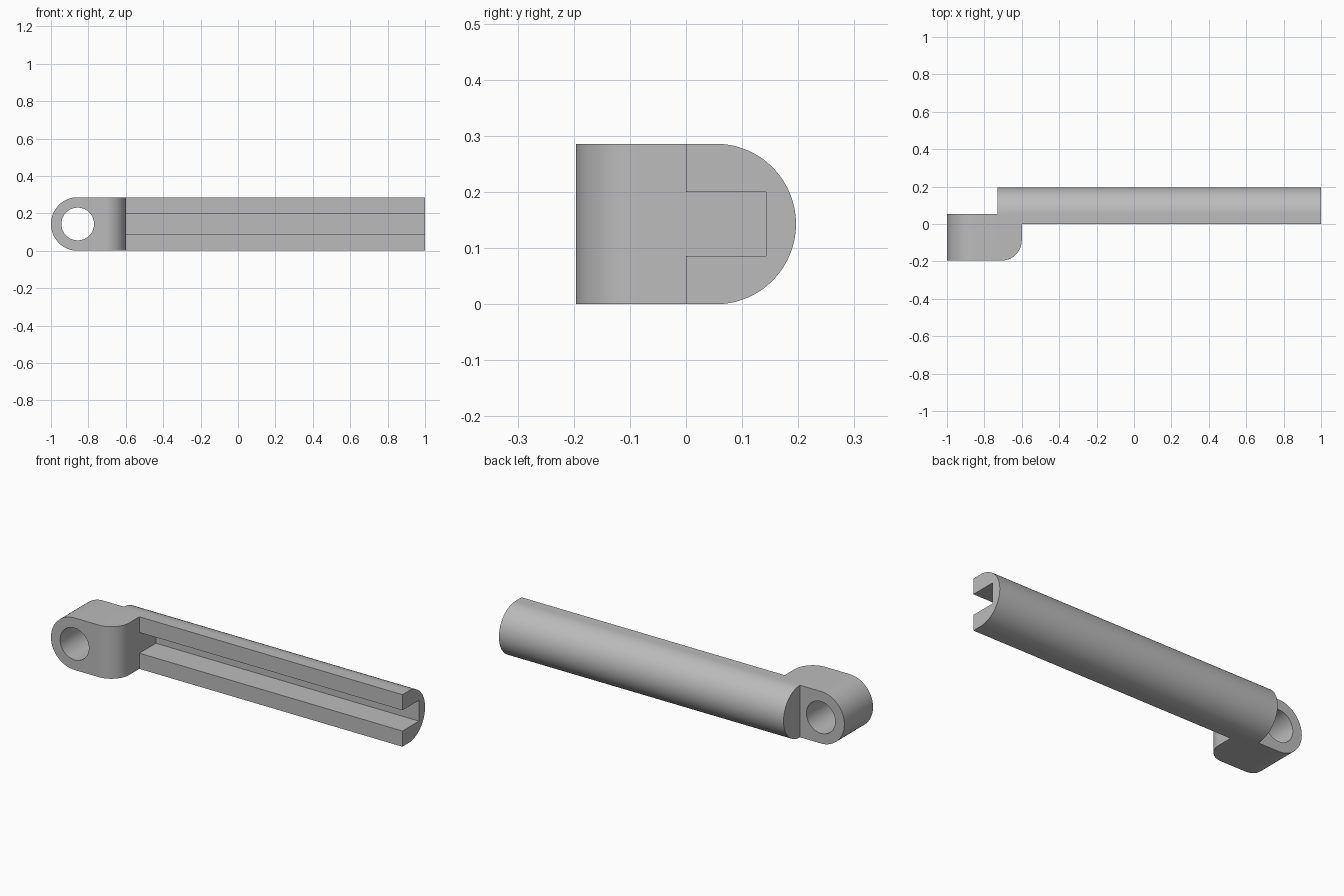
import bpy, bmesh, math
from mathutils import Vector

old = bpy.data.objects.get("Cube")
if old:
    bpy.data.objects.remove(old, do_unlink=True)

R = 0.143            # outer radius, half the height
HOLE_R = 0.0875
LUG_X, BACK = -0.857, 0.053   # eye centre, plane where lug meets arm rounding
FRONT, SHOULDER = -0.196, -0.6

grey = bpy.data.materials.new("plain grey")
grey.use_nodes = True
colour = (0.5, 0.5, 0.5, 1)
grey.diffuse_color = colour
grey.node_tree.nodes["Principled BSDF"].inputs["Base Color"].default_value = colour


def arc(cx, cy, r, start, end, n):
    """Points along an arc, angles in degrees."""
    angles = [math.radians(start + (end - start) * i / n) for i in range(n + 1)]
    return [(cx + r * math.cos(a), cy + r * math.sin(a)) for a in angles]


def prism(name, points, axis, lo, hi):
    """Extrude a closed 2D profile along x (points are y, z) or y (points are x, z)."""
    place = (lambda p: (lo, *p)) if axis == "x" else (lambda p: (p[0], lo, p[1]))
    bm = bmesh.new()
    face = bm.faces.new([bm.verts.new(place(p)) for p in points])
    out = bmesh.ops.extrude_face_region(bm, geom=[face])
    step = Vector((hi - lo, 0, 0) if axis == "x" else (0, hi - lo, 0))
    bmesh.ops.translate(bm, vec=step,
                        verts=[v for v in out["geom"] if isinstance(v, bmesh.types.BMVert)])
    bmesh.ops.recalc_face_normals(bm, faces=bm.faces)
    mesh = bpy.data.meshes.new(name)
    bm.to_mesh(mesh)
    bm.free()
    obj = bpy.data.objects.new(name, mesh)
    bpy.context.collection.objects.link(obj)
    mesh.materials.append(grey)
    return obj


def apply_boolean(obj, other, operation):
    mod = obj.modifiers.new(operation.lower(), "BOOLEAN")
    mod.operation, mod.object, mod.solver = operation, other, "EXACT"
    bpy.context.view_layer.objects.active = obj
    bpy.ops.object.modifier_apply(modifier=mod.name)
    bpy.data.objects.remove(other, do_unlink=True)


# Lug: rounded eye end, square shoulder end
lug = prism("lug", arc(LUG_X, R, R, 90, 270, 48) + [(SHOULDER, 0), (SHOULDER, 2 * R)],
            "y", FRONT, BACK)

# Rounded front corner of the shoulder
bm = bmesh.new()
bm.from_mesh(lug.data)
corner = [e for e in bm.edges
          if all(v.co.x > SHOULDER - 0.01 and v.co.y < FRONT + 0.01 for v in e.verts)]
bmesh.ops.bevel(bm, geom=corner, offset=0.11, segments=20, profile=0.5, affect="EDGES")
bm.to_mesh(lug.data)
bm.free()

# Pin hole through the eye
pin = prism("pin_cutter", arc(LUG_X, R, HOLE_R, 0, 360, 64)[:-1], "y", FRONT - 0.1, BACK + 0.1)
apply_boolean(lug, pin, "DIFFERENCE")

# Arm: half-round bar, joined to the lug
arm = prism("slotted_arm", [(0, 0)] + arc(BACK, R, R, -90, 90, 48) + [(0, 2 * R)],
            "x", -0.73, 1)
apply_boolean(arm, lug, "UNION")

# Square channel along the flat side of the arm
slot = prism("slot_cutter", [(-0.3, 0.086), (0.143, 0.086), (0.143, 0.2), (-0.3, 0.2)],
             "x", SHOULDER, 1.1)
apply_boolean(arm, slot, "DIFFERENCE")

# Smooth the curved faces, keep the edges crisp
bpy.ops.object.select_all(action="DESELECT")
arm.select_set(True)
bpy.context.view_layer.objects.active = arm
bpy.ops.object.shade_smooth_by_angle(angle=math.radians(30))
